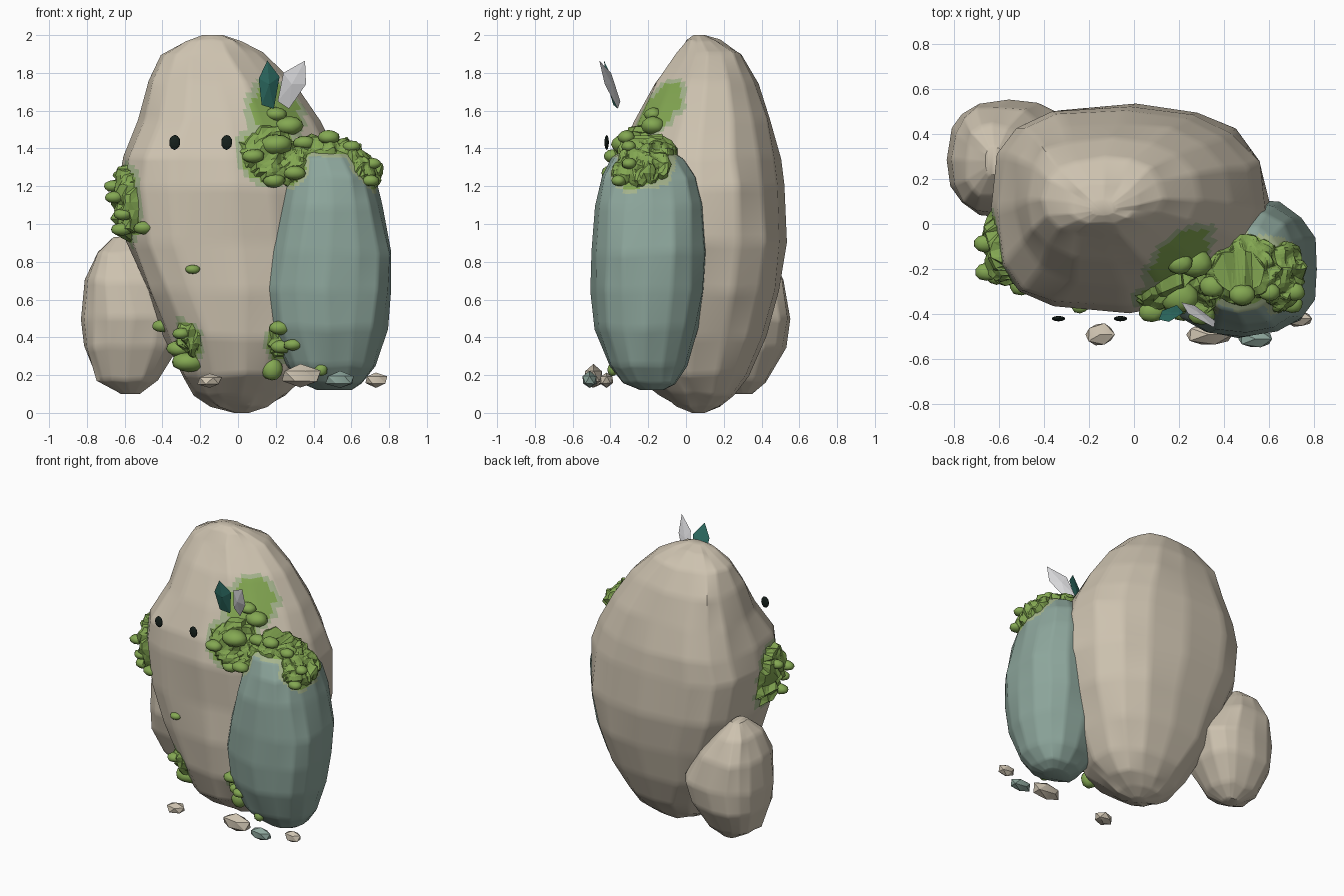
import bpy, bmesh, math, random
from mathutils import Vector, noise
from mathutils.bvhtree import BVHTree

if "Cube" in bpy.data.objects:
    bpy.data.objects.remove(bpy.data.objects["Cube"])

random.seed(4)


def material(name, rgb):
    m = bpy.data.materials.new(name)
    m.diffuse_color = (*rgb, 1)
    m.use_nodes = True
    m.node_tree.nodes["Principled BSDF"].inputs["Base Color"].default_value = m.diffuse_color
    return m


BEIGE = material("beige stone", (0.61, 0.54, 0.43))
TEAL = material("teal stone", (0.265, 0.38, 0.33))
MOSS = material("moss green", (0.23, 0.39, 0.085))
PALE = material("pale moss", (0.38, 0.46, 0.27))
LEAF = material("dark teal leaf", (0.03, 0.17, 0.14))
WHITE = material("white leaf", (0.78, 0.78, 0.80))
DARK = material("eye black", (0.008, 0.015, 0.012))


def finish(bm, name, mats, smooth=None):
    me = bpy.data.meshes.new(name)
    bmesh.ops.recalc_face_normals(bm, faces=bm.faces)
    bm.to_mesh(me)
    ob = bpy.data.objects.new(name, me)
    bpy.context.collection.objects.link(ob)
    for m in mats:
        me.materials.append(m)
    if smooth:
        bpy.ops.object.select_all(action='DESELECT')
        ob.select_set(True)
        bpy.context.view_layer.objects.active = ob
        bpy.ops.object.shade_smooth_by_angle(angle=math.radians(smooth))
    return ob


def spot_distance(p, spot):
    c, r = spot[0], spot[1]
    return math.sqrt(sum(((p[i] - c[i]) / r[i]) ** 2 for i in range(3)))


trees = []


def rock(name, levels, stone, spots=(), power=lambda x, y, z: 2.4, sides=16, jitter=0.009):
    """Loft rounded sections (z, xmin, xmax, ymin, ymax); paint moss near spots."""
    bm = bmesh.new()
    rings = []
    for k, (z, x0, x1, y0, y1) in enumerate(levels):
        ring = []
        for i in range(sides):
            t = math.tau * i / sides
            c, s = math.cos(t), math.sin(t)
            e = 2 / power(c, s, z)
            c, s = (0 if abs(c) < 1e-6 else c), (0 if abs(s) < 1e-6 else s)
            x = (x0 + x1) / 2 + (x1 - x0) / 2 * math.copysign(abs(c) ** e, c)
            y = (y0 + y1) / 2 + (y1 - y0) / 2 * math.copysign(abs(s) ** e, s)
            j = jitter if 0 < k < len(levels) - 1 else 0
            ring.append(bm.verts.new((x + random.uniform(-j, j), y + random.uniform(-j, j),
                                      z + random.uniform(-j, j))))
        rings.append(ring)
    for a, b in zip(rings, rings[1:]):
        for i in range(sides):
            q = (i + 1) % sides
            bm.faces.new((a[i], a[q], b[q], b[i]))
    bm.faces.new(rings[0][::-1])
    bm.faces.new(rings[-1])
    bmesh.ops.subdivide_edges(bm, edges=bm.edges[:], cuts=6, use_grid_fill=True)
    for f in bm.faces:
        p = f.calc_center_median()
        d = min((spot_distance(p, s) for s in spots), default=9) + 0.15 * noise.noise(p * 14)
        f.material_index = 1 if d < 0.86 else 2 if d < 1.03 else 0
    finish(bm, name, [stone, MOSS, PALE], 40)
    trees.append(BVHTree.FromBMesh(bm))

    # crumpled moss mat lifted off the rock's own surface
    thick = [s for s in spots if s[2] > 0]
    if thick:
        away = [f for f in bm.faces
                if min(spot_distance(f.calc_center_median(), s) for s in thick) > 0.9]
        bmesh.ops.delete(bm, geom=away, context='FACES')
        bmesh.ops.triangulate(bm, faces=bm.faces)
        bm.normal_update()
        moved = []
        for v in bm.verts:
            near = min(thick, key=lambda s: spot_distance(v.co, s))
            swell = max(0.0, 1 - spot_distance(v.co, near) ** 2) ** 0.5
            lift = near[2] * swell + 0.045 * swell * noise.noise(v.co * 20)
            moved.append((v, v.co + v.normal * (-0.012 if v.is_boundary else lift)
                          + 0.018 * noise.noise_vector(v.co * 25)))
        for v, co in moved:
            v.co = co
        for f in bm.faces:
            f.material_index = 0
        finish(bm, name + "_moss_mat", [MOSS])
        trees.append(BVHTree.FromBMesh(bm))
    bm.free()


def body_power(x, y, z):
    """Squareness of each corner of the main boulder."""
    if y < -1e-6:
        if x > 1e-6:
            return 1.7
        return 3.3 if 0.6 < z < 1.4 else 2.4
    return 3.3 if x < -1e-6 and 0.3 < z < 1.8 else 2.4


# main boulder; each spot is centre, radii, mat thickness
rock("body_boulder", [
    (0.00, -0.02, 0.06, 0.03, 0.10), (0.04, -0.14, 0.16, -0.06, 0.18),
    (0.10, -0.23, 0.27, -0.15, 0.26), (0.20, -0.30, 0.36, -0.28, 0.33),
    (0.40, -0.39, 0.46, -0.36, 0.42), (0.65, -0.48, 0.55, -0.38, 0.49),
    (0.90, -0.59, 0.60, -0.38, 0.53), (1.20, -0.63, 0.59, -0.39, 0.52),
    (1.35, -0.60, 0.54, -0.37, 0.50), (1.55, -0.53, 0.43, -0.28, 0.45),
    (1.75, -0.47, 0.29, -0.17, 0.38), (1.90, -0.40, 0.13, -0.06, 0.29),
    (1.97, -0.28, 0.02, 0.00, 0.18), (2.00, -0.19, -0.08, 0.04, 0.10)],
    BEIGE, [
        ((-0.61, -0.12, 1.10), (0.15, 0.22, 0.24), 0.06),
        ((0.20, -0.15, 1.60), (0.17, 0.22, 0.18), 0),
        ((0.18, -0.30, 1.37), (0.19, 0.20, 0.18), 0.05),
        ((-0.29, -0.32, 0.35), (0.11, 0.15, 0.15), 0.03),
        ((0.25, -0.30, 0.38), (0.11, 0.15, 0.14), 0.04)],
    body_power)

# teal boulder leaning on the front right
rock("teal_boulder", [
    (0.12, 0.42, 0.60, -0.24, -0.12), (0.16, 0.34, 0.66, -0.33, -0.05),
    (0.25, 0.25, 0.73, -0.41, 0.00), (0.45, 0.16, 0.79, -0.48, 0.06),
    (0.65, 0.12, 0.82, -0.50, 0.10), (0.85, 0.16, 0.82, -0.50, 0.11),
    (1.10, 0.22, 0.77, -0.48, 0.10), (1.25, 0.25, 0.72, -0.44, 0.06),
    (1.35, 0.28, 0.65, -0.39, -0.01), (1.42, 0.36, 0.57, -0.29, -0.13)],
    TEAL, [((0.47, -0.20, 1.44), (0.30, 0.20, 0.16), 0.04),
           ((0.67, -0.24, 1.31), (0.14, 0.18, 0.15), 0.04),
           ((0.27, -0.30, 1.32), (0.12, 0.18, 0.14), 0.04)])

# small beige boulder at the back left
rock("side_boulder", [
    (0.10, -0.62, -0.52, 0.25, 0.35), (0.17, -0.75, -0.43, 0.14, 0.43),
    (0.35, -0.82, -0.32, 0.06, 0.53), (0.50, -0.83, -0.28, 0.03, 0.55),
    (0.70, -0.81, -0.38, 0.05, 0.52), (0.85, -0.75, -0.50, 0.12, 0.44),
    (0.93, -0.66, -0.58, 0.22, 0.34)], BEIGE, power=lambda x, y, z: 2.7)


def blob(name, loc, size, mat, detail=2, jitter=0.08, smooth=None):
    bm = bmesh.new()
    bmesh.ops.create_icosphere(bm, subdivisions=detail, radius=1)
    for v in bm.verts:
        k = 1 + random.uniform(-jitter, jitter)
        v.co = Vector([v.co[i] * size[i] * k + loc[i] for i in range(3)])
    finish(bm, name, [mat], smooth)
    bm.free()


# moss lumps (x, z, radius) dropped onto the surface from the front
lumps = [(-0.71, 1.11, .05), (-0.65, 0.91, .055), (-0.50, 0.98, .055), (-0.66, 1.2, .05),
         (-0.61, 1.05, .05), (-0.24, 0.76, .04), (-0.40, 0.46, .055), (-0.30, 0.42, .05),
         (-0.31, 0.34, .07), (-0.26, 0.27, .09), (0.22, 0.45, .06), (0.23, 0.35, .06),
         (0.29, 0.36, .05), (0.18, 0.23, .06), (0.20, 1.42, .09), (0.35, 1.43, .06),
         (0.48, 1.46, .06), (0.60, 1.41, .05), (0.19, 1.23, .06), (0.30, 1.27, .06),
         (0.08, 1.36, .06), (0.20, 1.58, .06), (0.27, 1.52, .08), (0.71, 1.32, .05),
         (0.70, 1.23, .05), (0.44, 0.23, .035)]
for i, (x, z, r) in enumerate(lumps):
    hits = [t.ray_cast(Vector((x, -2, z)), Vector((0, 1, 0)))[0] for t in trees[:4]]
    hits = [h.y for h in hits if h and h.y < 0]
    if hits:
        loc = (x, min(hits), z)
    else:
        near = [t.find_nearest(Vector((x, -0.22, z))) for t in trees[:4]]
        loc = min(near, key=lambda h: h[3])[0]
    tall = 1.0 if z < 0.24 else 0.62
    blob(f"moss_lump_{i + 1}", loc, (r, r * 0.8, r * tall), MOSS, 2, 0.06, 60)

# loose pebbles in front
for i, (loc, size, mat) in enumerate([
        ((-0.15, -0.49, 0.17), (0.07, 0.055, 0.04), BEIGE),
        ((0.33, -0.49, 0.195), (0.115, 0.055, 0.06), BEIGE),
        ((0.54, -0.51, 0.175), (0.085, 0.045, 0.045), TEAL),
        ((0.73, -0.42, 0.175), (0.065, 0.04, 0.04), BEIGE)]):
    blob(f"pebble_{i + 1}", loc, size, mat, 1, 0.08, 30)

# eyes, floating just off the face
for side, x in (("left", -0.335), ("right", -0.06)):
    blob(f"eye_{side}", (x, -0.42, 1.432), (0.03, 0.012, 0.04), DARK, 2, 0)


def leaf(name, outline, centre, mat, yaw):
    """Thin faceted leaf from an (x, z) outline, leaning forward and turned by yaw."""
    bm = bmesh.new()

    def at(x, z, off=0):
        return bm.verts.new((x, -0.40 - (z - 1.74) * 0.25 + (x - centre[0]) * yaw + off, z))
    rim = [at(x, z) for x, z in outline]
    front, back = at(*centre, -0.018), at(*centre, 0.008)
    for a, b in zip(rim, rim[1:] + rim[:1]):
        bm.faces.new((a, b, front))
        bm.faces.new((b, a, back))
    finish(bm, name, [mat])
    bm.free()


# pair of leaves on the upper moss
leaf("dark_leaf", [(0.155, 1.865), (0.11, 1.77), (0.125, 1.63), (0.19, 1.61), (0.22, 1.78)],
     (0.165, 1.74), LEAF, 0.3)
leaf("white_leaf", [(0.355, 1.865), (0.24, 1.80), (0.21, 1.65), (0.27, 1.61), (0.36, 1.74)],
     (0.285, 1.74), WHITE, -0.4)
